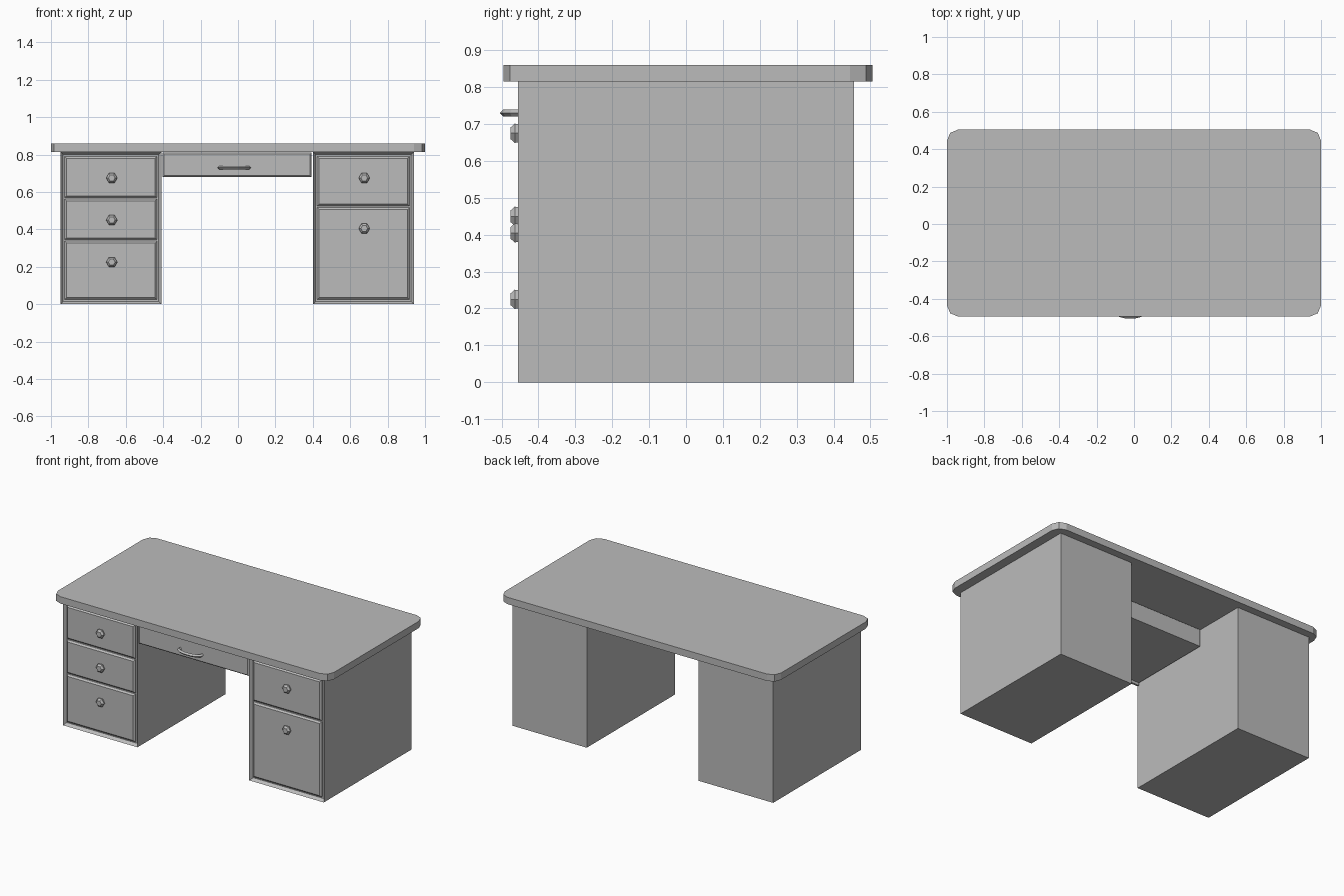
import bpy, bmesh, math
from mathutils import Matrix

if "Cube" in bpy.data.objects:
    bpy.data.objects.remove(bpy.data.objects["Cube"])

grey = bpy.data.materials.new("plain_grey")
grey.diffuse_color = (0.5, 0.5, 0.5, 1)
grey.use_nodes = True
grey.node_tree.nodes["Principled BSDF"].inputs["Base Color"].default_value = grey.diffuse_color


def finish(bm, name):
    bmesh.ops.recalc_face_normals(bm, faces=bm.faces[:])
    me = bpy.data.meshes.new(name)
    bm.to_mesh(me)
    bm.free()
    me.materials.append(grey)
    ob = bpy.data.objects.new(name, me)
    bpy.context.collection.objects.link(ob)
    return ob


def box_bm(x0, x1, y0, y1, z0, z1):
    bm = bmesh.new()
    bmesh.ops.create_cube(bm, size=1)
    for v in bm.verts:
        v.co = (x1 if v.co.x > 0 else x0, y1 if v.co.y > 0 else y0, z1 if v.co.z > 0 else z0)
    bm.normal_update()
    return bm


def front_face(bm):
    return min(bm.faces, key=lambda f: f.calc_center_median().y)


def panel(name, x0, x1, y0, y1, z0, z1, bevel):
    # box whose front edges are chamfered
    bm = box_bm(x0, x1, y0, y1, z0, z1)
    bmesh.ops.bevel(bm, geom=list(front_face(bm).edges), offset=bevel,
                    segments=1, affect='EDGES')
    return finish(bm, name)


def knob(name, x, z):
    # hexagonal knob, wide in the middle with a small flat front
    bm = bmesh.new()
    rings = []
    for r, y in ((0.024, -0.436), (0.03, -0.464), (0.018, -0.476)):
        rings.append([bm.verts.new((x + r * math.cos(i * math.pi / 3), y,
                                    z + r * math.sin(i * math.pi / 3))) for i in range(6)])
    for a, b in zip(rings, rings[1:]):
        for i in range(6):
            j = (i + 1) % 6
            bm.faces.new((a[i], a[j], b[j], b[i]))
    bm.faces.new(rings[0])
    bm.faces.new(rings[-1])
    finish(bm, name)


# desk top with rounded vertical corners
bm = box_bm(-1, 1, -0.495, 0.505, 0.815, 0.86)
upright = [e for e in bm.edges if abs(e.verts[0].co.z - e.verts[1].co.z) > 0.01]
bmesh.ops.bevel(bm, geom=upright, offset=0.06, segments=2, profile=0.5, affect='EDGES')
finish(bm, "desk_top")

# pedestals with recessed fronts, drawers and knobs
pedestals = {
    "left": (-0.95, -0.41, [(0.57, 0.79, 0.675), (0.345, 0.563, 0.45), (0.025, 0.338, 0.225)]),
    "right": (0.40, 0.94, [(0.525, 0.79, 0.675), (0.025, 0.517, 0.405)]),
}
for side, (x0, x1, drawers) in pedestals.items():
    bm = box_bm(x0, x1, -0.455, 0.455, 0, 0.815)
    bmesh.ops.inset_region(bm, faces=[front_face(bm)], thickness=0.02)
    inner = min(bm.faces, key=lambda f: (round(f.calc_center_median().y, 4),
                                         abs(f.calc_center_median().x - (x0 + x1) / 2)
                                         + abs(f.calc_center_median().z - 0.4075)))
    for v in inner.verts:
        v.co.y += 0.02
    finish(bm, side + "_pedestal")
    for i, (z0, z1, kz) in enumerate(drawers, 1):
        panel(f"{side}_drawer_{i}", x0 + 0.023, x1 - 0.023, -0.453, -0.43, z0, z1, 0.01)
        knob(f"{side}_knob_{i}", (x0 + x1) / 2 + 0.005, kz)

# centre drawer
finish(box_bm(-0.403, 0.393, -0.44, 0.12, 0.698, 0.81), "centre_drawer_body")
panel("centre_drawer_front", -0.403, 0.393, -0.455, -0.435, 0.68, 0.81, 0.007)

# arched pull handle with a four-sided section
path = [(-0.1, -0.45), (-0.098, -0.472), (-0.075, -0.488), (-0.045, -0.495)]
path += [(-0.04 - x, y) for x, y in reversed(path)]
bm = bmesh.new()
rings = []
for k, (x, y) in enumerate(path):
    a, b = path[max(k - 1, 0)], path[min(k + 1, len(path) - 1)]
    tx, ty = b[0] - a[0], b[1] - a[1]
    n = math.hypot(tx, ty)
    nx, ny = ty / n * 0.01, -tx / n * 0.01
    rings.append([bm.verts.new(p) for p in ((x + nx, y + ny, 0.73), (x, y, 0.74),
                                            (x - nx, y - ny, 0.73), (x, y, 0.72))])
for a, b in zip(rings, rings[1:]):
    for i in range(4):
        j = (i + 1) % 4
        bm.faces.new((a[i], a[j], b[j], b[i]))
bm.faces.new(rings[0])
bm.faces.new(rings[-1])
finish(bm, "centre_drawer_handle")
